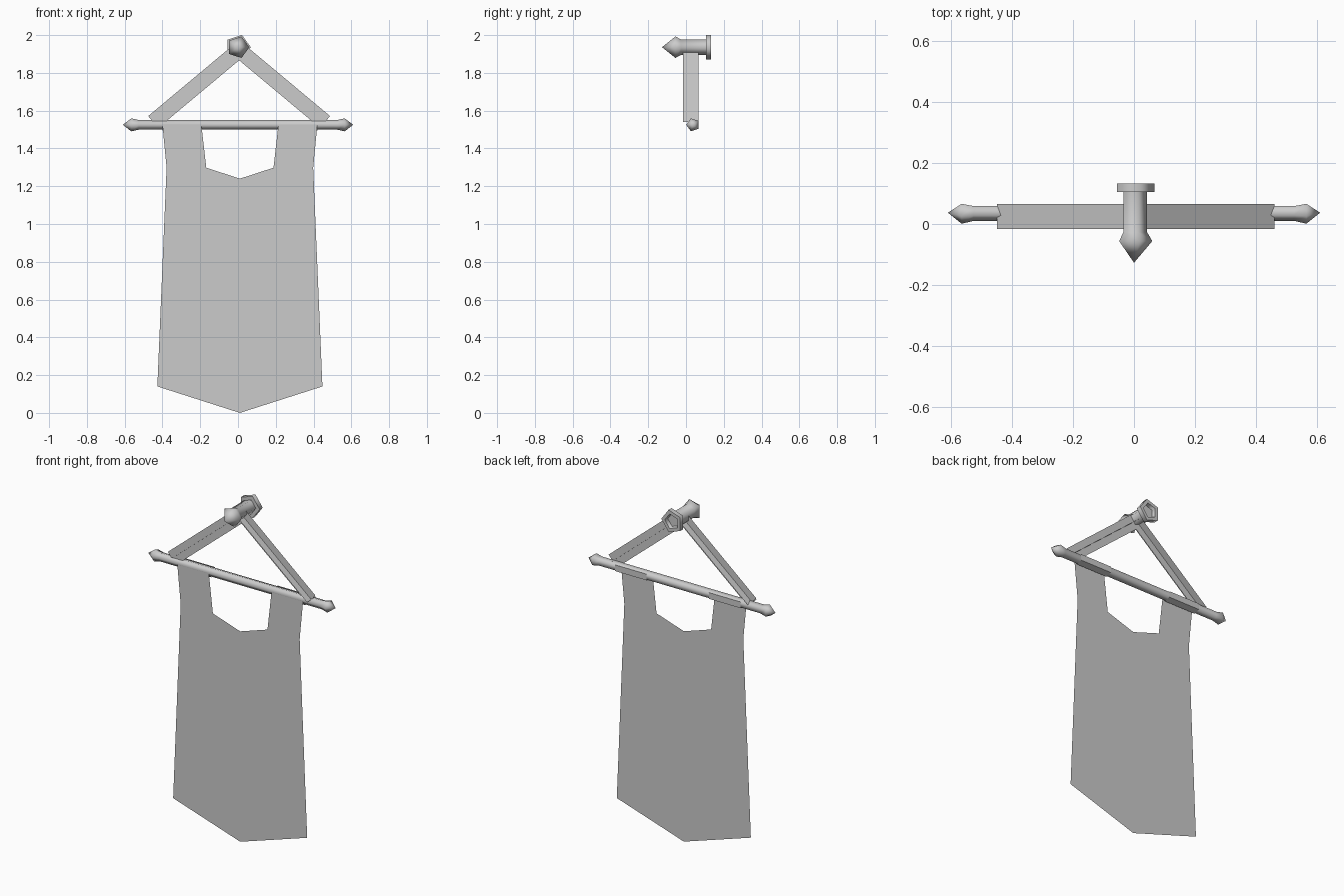
import bpy, bmesh
from math import sin, cos, pi, radians

cube = bpy.data.objects.get("Cube")
if cube:
    bpy.data.objects.remove(cube)

grey = bpy.data.materials.new("plain grey")
grey.use_nodes = True
colour = (0.6, 0.6, 0.6, 1)
grey.diffuse_color = colour
grey.node_tree.nodes["Principled BSDF"].inputs["Base Color"].default_value = colour


def finish(name, bm, smooth=None):
    """Turn a bmesh into a grey object, optionally smoothed below an angle."""
    bmesh.ops.remove_doubles(bm, verts=bm.verts, dist=0.0005)
    mesh = bpy.data.meshes.new(name)
    bm.to_mesh(mesh)
    bm.free()
    mesh.materials.append(grey)
    obj = bpy.data.objects.new(name, mesh)
    bpy.context.collection.objects.link(obj)
    if smooth:
        bpy.ops.object.select_all(action='DESELECT')
        obj.select_set(True)
        bpy.context.view_layer.objects.active = obj
        bpy.ops.object.shade_smooth_by_angle(angle=radians(smooth))
    return obj


def lathe(name, profile, place, sides=5):
    """Sweep (radius, distance) pairs around an axis; place maps to x, y, z."""
    bm = bmesh.new()
    rings = [[bm.verts.new(place(r * cos(2 * pi * i / sides),
                                 r * sin(2 * pi * i / sides), t))
              for i in range(sides)] for r, t in profile]
    for a, b in zip(rings, rings[1:]):
        for i in range(sides):
            j = (i + 1) % sides
            bm.faces.new((a[i], a[j], b[j], b[i]))
    bmesh.ops.remove_doubles(bm, verts=bm.verts, dist=0.0005)
    bmesh.ops.recalc_face_normals(bm, faces=bm.faces)
    return finish(name, bm, 75)


def mirrored_sheets(name, polygons, centre):
    """Build flat polygons on the +x side and their mirror copies."""
    bm = bmesh.new()
    for poly in polygons:
        bm.faces.new([bm.verts.new((centre + x, y, z)) for x, y, z in poly])
        bm.faces.new([bm.verts.new((centre - x, y, z)) for x, y, z in reversed(poly)])
    return finish(name, bm)


# Wall peg with pointed knob in front and hollow disc behind
peg = [(0, -0.127), (0.06, -0.056), (0.043, -0.027), (0.043, 0.105),
       (0.068, 0.105), (0.068, 0.133), (0.045, 0.133), (0.04, 0.112), (0, 0.112)]
lathe("wall_peg", peg, lambda u, v, t: (u, t, 1.936 + v))

# Cross rod with a pointed finial at each end
ROD_Y, ROD_Z = 0.037, 1.525
end = [(0, 0.61), (0.036, 0.565), (0.027, 0.526)]
rod = [(r, -t) for r, t in end] + end[::-1]
lathe("cross_rod", rod, lambda u, v, t: (t, ROD_Y - u, ROD_Z + v))

# Hanging straps: each is two crossed flat strips running down from the peg
y, half = 0.025, 0.041
top, foot = (0, 1.92), (0.455, 1.54)
dx, dz = foot[0] - top[0], foot[1] - top[1]
length = (dx * dx + dz * dz) ** 0.5
nx, nz = -dz / length * half, dx / length * half
mitre = half * length / dx
upright = [(0, y, top[1] - mitre), (foot[0] - nx, y, foot[1] - nz),
           (foot[0] + nx, y, foot[1] + nz), (0, y, top[1] + mitre)]
cross = [(0, y - half, top[1]), (foot[0], y - half, foot[1]),
         (foot[0], y + half, foot[1]), (0, y + half, top[1])]
mirrored_sheets("hanging_straps", [upright, cross], 0.006)

# Cloth: pointed body and two tabs that wrap under and behind the rod
R = 0.031
inner, outer = 0.204, 0.41
loop = [(ROD_Y - R * cos(2 * pi * i / 5), ROD_Z - R * sin(2 * pi * i / 5))
        for i in range(4)]
front = loop[0][0]
body = [(x, front, z) for x, z in
        [(0, 0), (0.437, 0.14), (0.388, 1.298), (0.178, 1.298), (0, 1.24)]]
tab = [(x, front, z) for x, z in
       [(0.178, 1.298), (0.388, 1.298), (outer, ROD_Z), (inner, ROD_Z)]]
wrap = [[(inner, *b), (outer, *b), (outer, *a), (inner, *a)]
        for a, b in zip(loop, loop[1:])]
mirrored_sheets("banner_cloth", [body, tab] + wrap, 0.01)
